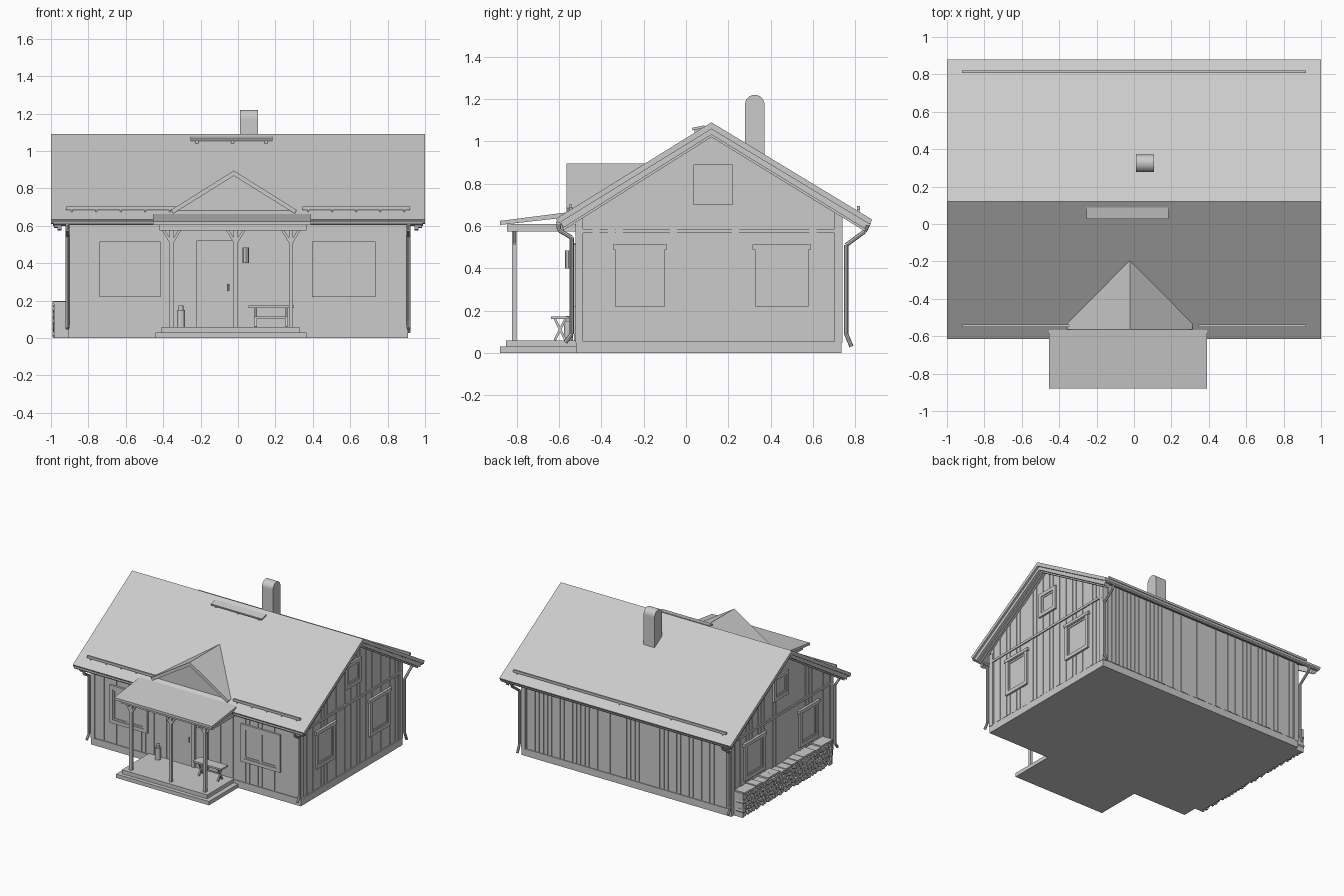
import bpy, bmesh, math, random
from mathutils import Vector, Matrix

if "Cube" in bpy.data.objects:
    bpy.data.objects.remove(bpy.data.objects["Cube"])

random.seed(4)
parts = {}


def mesh(name):
    return parts.setdefault(name, bmesh.new()) if name not in parts else parts[name]


def box(name, x0, x1, y0, y1, z0, z1):
    m = Matrix.Translation(((x0 + x1) / 2, (y0 + y1) / 2, (z0 + z1) / 2))
    bmesh.ops.create_cube(mesh(name), size=1, matrix=m @ Matrix.Diagonal((x1 - x0, y1 - y0, z1 - z0, 1)))


def prism(name, pts, a, b, axis='x'):
    """Extrude a profile: (y, z) along x, or (x, z) along y."""
    bm = mesh(name)
    put = (lambda p, t: (t, p[0], p[1])) if axis == 'x' else (lambda p, t: (p[0], t, p[1]))
    r0 = [bm.verts.new(put(p, a)) for p in pts]
    r1 = [bm.verts.new(put(p, b)) for p in pts]
    bm.faces.new(r0)
    bm.faces.new(r1[::-1])
    for i in range(len(pts)):
        j = (i + 1) % len(pts)
        bm.faces.new((r0[j], r0[i], r1[i], r1[j]))


def rod(name, p, q, r, n=8):
    p, q = Vector(p), Vector(q)
    d = q - p
    m = Matrix.Translation((p + q) / 2) @ d.to_track_quat('Z', 'Y').to_matrix().to_4x4()
    if n == 4:
        m = m @ Matrix.Rotation(math.pi / 4, 4, 'Z')
    bmesh.ops.create_cone(mesh(name), cap_ends=True, segments=n, radius1=r, radius2=r, depth=d.length, matrix=m)


def path(name, pts, r, n=8):
    for p, q in zip(pts, pts[1:]):
        rod(name, p, q, r, n)


RY, RZ = 0.12, 1.09


def roof_z(y):
    return RZ - (0.62 if y < RY else 0.605) * abs(y - RY)


WX, WF, WB = 0.9, -0.515, 0.73

# house body and foundation
prism("house_walls", [(WF, 0), (WB, 0), (WB, roof_z(WB) - .03), (RY, RZ - .03), (WF, roof_z(WF) - .03)], -WX, WX)
box("foundation", -WX - .008, WX + .008, WF - .006, WB + .006, 0, .055)

# vertical wall boards of slightly uneven thickness
n = 34
for s in (-1, 1):
    for i in range(n):
        y0, y1 = (WF + (WB - WF) * k / n for k in (i, i + 1))
        pts = [(y0, .06), (y1 - .003, .06), (y1 - .003, roof_z(y1) - .035), (y0, roof_z(y0) - .035)]
        prism("gable_boards", pts, s * (WX - .01), s * (WX + random.uniform(.001, .006)))
for i in range(50):
    x = -WX + 2 * WX * i / 50
    w = 2 * WX / 50 - .004
    box("back_boards", x, x + w, WB - .01, WB + random.uniform(.001, .007), .06, .69)
    box("front_boards", x, x + w, WF - random.uniform(.001, .003), WF + .01, .06, .66)

# corner boards and gable belt trim
for s in (-1, 1):
    x0, x1 = sorted((s * (WX - .025), s * (WX + .011)))
    box("corner_boards", x0, x1, WF - .008, WF + .028, .05, .64)
    box("corner_boards", x0, x1, WB - .028, WB + .009, .05, .68)
    x0, x1 = sorted((s * (WX - .01), s * (WX + .012)))
    box("belt_trim", x0, x1, WF, WB, .567, .585)

# main roof with bargeboards and fascia
YF, YB = -.615, .88
prism("main_roof", [(YF, roof_z(YF)), (RY, RZ), (YB, roof_z(YB)), (YB - .012, roof_z(YB) - .022),
                    (RY, RZ - .032), (YF + .012, roof_z(YF) - .022)], -1, 1)
for s in (-1, 1):
    for a, d in ((.985, .058), (.965, .07)):
        prism("bargeboards", [(YF + .02, roof_z(YF) - .01), (RY, RZ - .02), (YB - .02, roof_z(YB) - .01),
                              (YB - .035, roof_z(YB) - d + .015), (RY, RZ - d), (YF + .035, roof_z(YF) - d + .015)],
              s * a, s * (a - .022))


# windows: outer frame, sashes and glass on any wall
def window(side, at, u0, u1, z0, z1, sashes):
    def slab(name, a, b, c, d, depth):
        o0, o1 = sorted((at - .01 * math.copysign(1, at), at + depth * math.copysign(1, at)))
        if side:
            box(name, o0, o1, a, b, c, d)
        else:
            box(name, a, b, o0, o1, c, d)

    def frame(name, a, b, c, d, w, depth):
        slab(name, a, b, c, c + w, depth)
        slab(name, a, b, d - w, d, depth)
        slab(name, a, a + w, c + w, d - w, depth)
        slab(name, b - w, b, c + w, d - w, depth)
    frame("window_frames", u0, u1, z0, z1, .028, .018)
    slab("window_glass", u0 + .01, u1 - .01, z0 + .01, z1 - .01, .007)
    w = (u1 - u0 - .056) / sashes
    for i in range(sashes):
        a = u0 + .028 + i * w
        frame("window_sashes", a, a + w, z0 + .028, z1 - .028, .013, .012)


window(False, WF, -.74, -.415, .22, .515, 2)
window(False, WF, .395, .735, .22, .515, 2)
for s in (-1, 1):
    window(True, s * WX, -.335, -.1, .22, .51, 1)
    window(True, s * WX, .325, .58, .22, .51, 1)
    window(True, s * WX, .035, .22, .7, .89, 1)
    for a, b in ((-.345, -.09), (.315, .59)):
        x0, x1 = sorted((s * WX, s * (WX + .022)))
        box("window_heads", x0, x1, a, b, .49, .512)

# front gable above the porch
GX, GZ, GY = -.022, .895, -.565
for s in (-1, 1):
    prism("porch_gable_roof", [(GX, GZ), (GX + s * .335, GZ - .21), (GX + s * .325, GZ - .23), (GX, GZ - .028)],
          GY, -.12, 'y')
prism("porch_gable_wall", [(GX, GZ - .02), (GX - .31, GZ - .22), (GX + .31, GZ - .22)], GY + .025, -.15, 'y')

# porch roof, beams, posts and braces
prism("porch_roof", [(-.88, .605), (-.88, .624), (-.48, .675), (-.48, .65)], -.455, .39)
box("porch_beams", -.42, .365, -.845, -.82 + .02, .575, .608)
for x in (-.42, .343):
    box("porch_beams", x, x + .022, -.84, WF, .575, .61)
for x in (-.355, -.012, .283):
    box("porch_posts", x - .011, x + .011, -.822, -.8, .055, .58)
    for s in (-1, 1):
        rod("post_braces", (x, -.811, .505), (x + s * .045, -.811, .578), .01, 4)

# stepped porch floor
box("porch_step", -.44, .365, -.88, WF, 0, .03)
box("porch_floor", -.41, .328, -.85, WF, .03, .06)

# door with frame and handle
box("door", -.2, -.03, WF - .006, WF + .01, .06, .5)
for x in (-.222, -.03):
    box("door_frame", x, x + .022, WF - .014, WF + .01, .06, .52)
box("door_frame", -.222, -.008, WF - .014, WF + .01, .5, .52)
rod("door_handle", (-.05, WF - .02, .25), (-.05, WF - .02, .29), .005)

# wall lamp
box("wall_lamp_bracket", .03, .055, WF - .025, WF, .45, .465)
rod("wall_lamp", (.042, WF - .04, .4), (.042, WF - .04, .485), .017)

# bench with crossed legs
box("bench_top", .055, .3, -.637, -.555, .16, .173)
for x in (.095, .26):
    rod("bench_legs", (x, -.62, .06), (x, -.57, .162), .008, 4)
    rod("bench_legs", (x, -.57, .06), (x, -.62, .162), .008, 4)
box("bench_stretcher", .095, .26, -.6, -.59, .105, .115)

# churn beside the door
rod("churn", (-.305, -.555, .06), (-.305, -.555, .15), .022, 12)
rod("churn", (-.305, -.555, .15), (-.305, -.555, .175), .013, 12)

# chimney with rounded cap
arc = [(.325 + .046 * math.cos(t * math.pi / 12), 1.174 + .046 * math.sin(t * math.pi / 12)) for t in range(13)]
prism("chimney", [(.371, .85)] + arc + [(.279, .85)], .012, .107)

# ridge walkway plank on brackets
prism("roof_walkway", [(.03, 1.052), (.09, 1.064), (.088, 1.076), (.028, 1.064)], -.255, .185)
for x in (-.22, -.03, .15):
    box("walkway_brackets", x - .008, x + .008, .04, .08, 1.03, 1.062)

# snow rails on brackets
for y, a, b in ((-.545, -.92, -.335), (-.545, .345, .92), (.815, -.92, .92)):
    z = roof_z(y) + .013
    box("snow_rails", a, b, y - .007, y + .007, z - .006, z + .012)
    for i in range(5):
        x = a + .03 + (b - a - .06) * i / 4
        box("rail_brackets", x - .004, x + .004, y - .006, y + .006, z - .03, z)

# gutters and downpipes
for a, b in ((-.99, -.455), (.39, .99)):
    rod("gutters", (a, -.603, .615), (b, -.603, .615), .012)
rod("gutters", (-.99, .862, .612), (.99, .862, .612), .012)
for s in (-1, 1):
    x = s * .912
    path("downpipes", [(x, -.603, .61), (x, -.6, .58), (x, -.54, .545), (x, -.54, .09), (x, -.57, .05)], .01)
    path("downpipes", [(x, .862, .61), (x, .845, .575), (x, .757, .51), (x, .757, .09), (x, .782, .03)], .01)

# firewood stack along the left wall
box("firewood_core", -.965, -WX, -.39, .69, 0, .17)
for row in range(5):
    for i in range(30):
        y = -.37 + i * .036 + (.018 if row % 2 else 0)
        z = .019 + row * .034
        rod("firewood_logs", (-.93, y, z), (-.98 - random.uniform(0, .012), y, z), random.uniform(.014, .02), 7)
for i in range(15):
    y = -.4 + i * .073
    z = random.uniform(.183, .2)
    box("firewood_cover", -.992, -WX, y, y + .07, z - .015, z)
for y in (-.405, .69):
    box("firewood_ends", -.985, -WX, y, y + .015, 0, .19)

# turn the collected parts into objects
for name, bm in parts.items():
    bmesh.ops.recalc_face_normals(bm, faces=bm.faces)
    me = bpy.data.meshes.new(name)
    bm.to_mesh(me)
    bm.free()
    bpy.context.collection.objects.link(bpy.data.objects.new(name, me))
